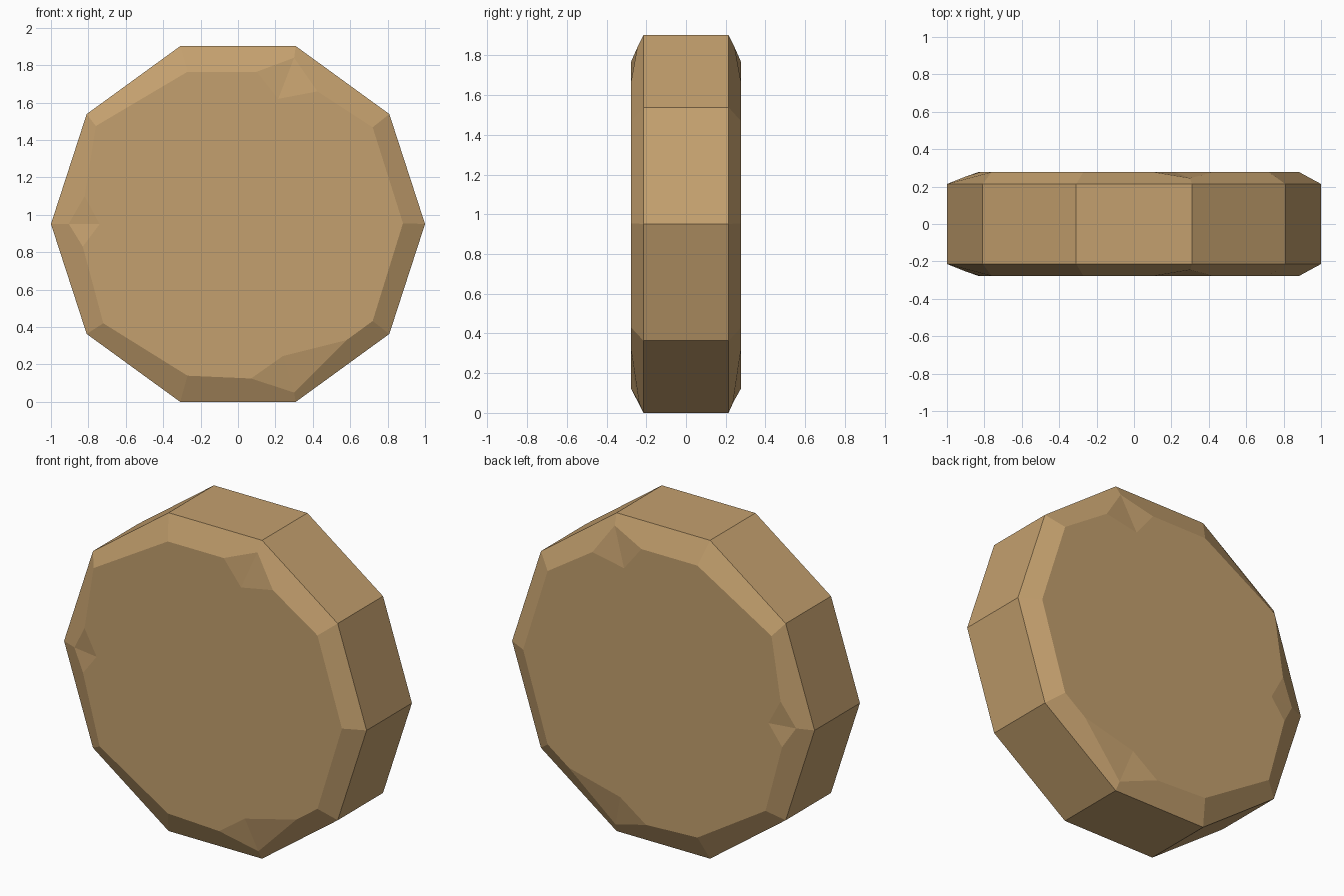
import bpy, bmesh, math

if "Cube" in bpy.data.objects:
    bpy.data.objects.remove(bpy.data.objects["Cube"])

SIDES, CZ = 10, 0.951          # decagon, radius 1, standing on a flat
Y_RIM, Y_FACE = -0.214, -0.278

# Flat face outline by corner: one (x, z) point, or a chipped corner as
# (start, deep, end, pit, pit y)
corners = [
    (0.882, 0.955),
    (0.72, 1.468),
    ((0.425, 1.66), (0.215, 1.62), (0.10, 1.765), (0.30, 1.84), -0.245),
    (-0.27, 1.765),
    (-0.76, 1.475),
    ((-0.82, 1.10), (-0.74, 0.95), (-0.83, 0.83), (-0.905, 0.952), -0.252),
    (-0.72, 0.42),
    (-0.27, 0.14),
    ((0.07, 0.125), (0.24, 0.245), (0.58, 0.33), (0.30, 0.05), -0.236),
    (0.72, 0.432),
]

bm = bmesh.new()


def vert(p, y):
    return bm.verts.new((p[0], y, p[1]))


# Rim rings
ring = [(math.cos(i * math.tau / SIDES), CZ + math.sin(i * math.tau / SIDES))
        for i in range(SIDES)]
mid = [vert(p, 0) for p in ring]
rim = [vert(p, Y_RIM) for p in ring]

# Face outline, with the bevel's inner edge arriving at and leaving each corner
outline, arrive, leave = [], [], []
for c in corners:
    if len(c) == 2:
        v = vert(c, Y_FACE)
        outline.append(v)
        arrive.append([v])
        leave.append([v])
    else:
        a, b, e = (vert(p, Y_FACE) for p in c[:3])
        pit = vert(c[3], c[4])
        outline += [a, b, e]
        arrive.append([pit, a])
        leave.append([e, pit])
        bm.faces.new((a, pit, b))      # two facets of the chip
        bm.faces.new((b, pit, e))

bm.faces.new(outline)
for i in range(SIDES):
    j = (i + 1) % SIDES
    bm.faces.new((mid[i], mid[j], rim[j], rim[i]))               # side wall
    bm.faces.new([rim[i], rim[j]] + arrive[j] + leave[i])        # bevel
bmesh.ops.recalc_face_normals(bm, faces=bm.faces)
# the half is open, so make sure the flat face looks towards -y
bm.normal_update()
flat = max(bm.faces, key=lambda f: f.calc_area())
if flat.normal.y > 0:
    bmesh.ops.reverse_faces(bm, faces=bm.faces)

mesh = bpy.data.meshes.new("chipped_disc")
bm.to_mesh(mesh)
bm.free()
disc = bpy.data.objects.new("chipped_disc", mesh)
bpy.context.collection.objects.link(disc)

# Back half mirrors the front
mirror = disc.modifiers.new("back_half", 'MIRROR')
mirror.use_axis = (False, True, False)
mirror.use_clip = True

mat = bpy.data.materials.new("tan_stone")
mat.diffuse_color = (0.552, 0.352, 0.156, 1)
mat.use_nodes = True
mat.node_tree.nodes["Principled BSDF"].inputs["Base Color"].default_value = mat.diffuse_color
mesh.materials.append(mat)
